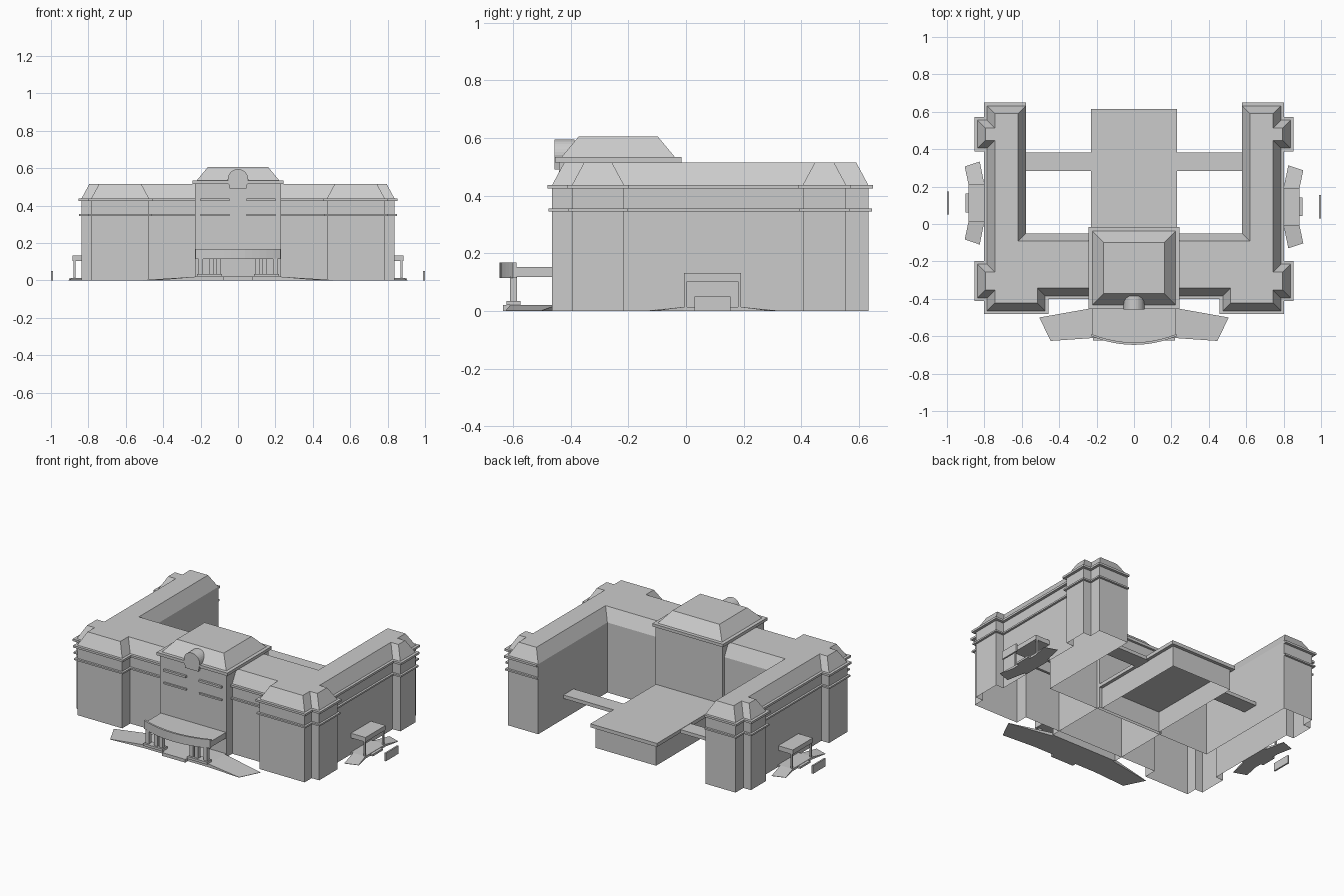
import bpy, bmesh
from math import sin, cos, pi
from mathutils import Vector

if "Cube" in bpy.data.objects:
    bpy.data.objects.remove(bpy.data.objects["Cube"])


def finish(name, bm):
    bmesh.ops.remove_doubles(bm, verts=bm.verts, dist=1e-5)
    bmesh.ops.dissolve_degenerate(bm, edges=bm.edges, dist=1e-5)
    me = bpy.data.meshes.new(name)
    bm.to_mesh(me)
    bm.free()
    ob = bpy.data.objects.new(name, me)
    bpy.context.collection.objects.link(ob)
    return ob


def offset(poly, d, flush=()):
    """Push each edge of a counter-clockwise outline outward by d (flush edges only move inward)."""
    n, out = len(poly), []
    def shift(i):
        a, b = Vector(poly[i]), Vector(poly[(i + 1) % n])
        t = (b - a).normalized()
        k = 0 if (i in flush and d > 0) else d
        return Vector((t.y, -t.x)) * k
    for i in range(n):
        p, q = shift(i - 1 if i else n - 1), shift(i)
        # outlines are axis aligned, so the two shifts add up to the mitre
        out.append(tuple(Vector(poly[i]) + (p if (p - q).length < 1e-7 else p + q)))
    return out


def loft(name, poly, profile, flush=(), bottom=False):
    """Stack offset copies of an outline; profile is a list of (offset, z)."""
    bm = bmesh.new()
    rings = [[bm.verts.new((x, y, z)) for x, y in (offset(poly, d, flush) if d else poly)]
             for d, z in profile]
    n = len(poly)
    for a, b in zip(rings, rings[1:]):
        for i in range(n):
            j = (i + 1) % n
            bm.faces.new((a[i], a[j], b[j], b[i]))
    bm.faces.new(rings[-1])
    if bottom:
        bm.faces.new(rings[0][::-1])
    return finish(name, bm)


def rect(x0, x1, y0, y1):
    return [(x0, y0), (x1, y0), (x1, y1), (x0, y1)]


def box(name, x0, x1, y0, y1, z0, z1):
    return loft(name, rect(x0, x1, y0, y1), [(0, z0), (0, z1)], bottom=True)


def wedge(name, pts, heights):
    """Ramp: flat bottom on the ground, sloping top."""
    bm = bmesh.new()
    lo = [bm.verts.new((x, y, 0)) for x, y in pts]
    hi = [bm.verts.new((x, y, h)) for (x, y), h in zip(pts, heights)]
    n = len(pts)
    bm.faces.new(lo[::-1])
    bm.faces.new(hi)
    for i in range(n):
        j = (i + 1) % n
        bm.faces.new((lo[i], lo[j], hi[j], hi[i]))
    bmesh.ops.recalc_face_normals(bm, faces=bm.faces)
    return finish(name, bm)


# U-shaped main building: right half of the outline, mirrored
half = [(.475, -.385), (.475, -.464), (.785, -.464), (.785, -.395), (.837, -.395),
        (.837, -.215), (.785, -.215), (.785, .405), (.837, .405), (.837, .555),
        (.785, .555), (.785, .632), (.578, .632), (.578, -.05)]
outline = half + [(-x, y) for x, y in reversed(half)]
walls = [(0, 0), (0, .345), (.013, .345), (.013, .355), (0, .355), (0, .424),
         (.017, .424), (.017, .437), (0, .437), (-.042, .515)]
loft("main_building", outline, walls, flush=(12, 13, 14))

# central tower with mansard roof
loft("central_tower", rect(-.23, .23, -.44, -.03),
     [(0, 0), (0, .515), (.014, .515), (.014, .533), (-.008, .533), (-.068, .605)])

# round-topped dormer on the tower front
bm = bmesh.new()
arch = [(-.045, .49), (.045, .49)] + [(.055 * cos(a), .54 + .055 * sin(a))
        for a in [pi * (k / 16) for k in range(17)]]
f = bm.faces.new([bm.verts.new((x, -.456, z)) for x, z in arch])
g = bmesh.ops.extrude_face_region(bm, geom=[f])
bmesh.ops.translate(bm, vec=(0, .07, 0), verts=[v for v in g["geom"] if isinstance(v, bmesh.types.BMVert)])
bmesh.ops.recalc_face_normals(bm, faces=bm.faces)
finish("arched_dormer", bm)

# rear hall and its link roofs
loft("rear_hall", rect(-.21, .21, -.03, .595), [(0, 0), (0, .13)])
box("rear_hall_roof", -.23, .23, -.03, .615, .13, .152)

# front entrance: curved canopy, fascia and platform
def arc(w, y_end, y_mid, n=12):
    return [(-w + 2 * w * k / n, y_end + (y_mid - y_end) * (1 - (2 * k / n - 1) ** 2))
            for k in range(n + 1)]

loft("entrance_canopy", arc(.225, -.59, -.635) + [(.225, -.44), (-.225, -.44)],
     [(0, .117), (0, .153)], bottom=True)
loft("canopy_fascia", arc(.228, -.6, -.646) + arc(.228, -.588, -.633)[::-1],
     [(0, .115), (0, .168)], bottom=True)
box("entrance_platform", -.225, .225, -.61, -.44, 0, .02)
box("entrance_step", -.08, .08, -.635, -.6, 0, .02)

for side, s in (("right", 1), ("left", -1)):
    def sbox(name, x0, x1, *rest):
        a, b = sorted((s * x0, s * x1))
        return box(f"{side}_{name}", a, b, *rest)

    # cornice strips on the tower front
    sbox("tower_upper_band", .045, .2, -.453, -.44, .424, .437)
    sbox("tower_lower_band", .045, .2, -.45, -.44, .345, .355)
    # link roof between hall and wing
    sbox("link_roof", .21, .578, .283, .383, .128, .15)
    # entrance columns on a shared pedestal, and the curved drive
    sbox("column_pedestal", .085, .22, -.622, -.574, .02, .035)
    for i, x in enumerate((.2, .14, .105)):
        sbox(f"column_{i}", x - .012, x + .012, -.61, -.586, .035, .118)
    wedge(f"{side}_front_ramp", [(s * .225, -.45), (s * .225, -.61), (s * .445, -.625), (s * .507, -.5)],
          (.02, .02, .002, .002))

    # side entrance
    c = .092 if s > 0 else .112
    sbox("side_canopy", .785, .885, c - .099, c + .099, .103, .132)
    sbox("side_platform", .785, .885, c - .1, c + .1, 0, .014)
    sbox("side_step", .885, .902, c - .05, c + .05, 0, .012)
    for e, t in (("front", -1), ("back", 1)):
        y = c + t * .093
        sbox(f"side_post_{e}", .87, .88, y - .005, y + .005, .014, .103)
        wedge(f"{side}_side_ramp_{e}",
              [(s * .8, c + t * .1), (s * .885, c + t * .1), (s * .905, c + t * .195), (s * .825, c + t * .222)],
              (.014, .014, .002, .002))
    # free-standing low wall
    sbox("low_wall", .99, 1.0, c - .062, c + .062, 0, .05)
